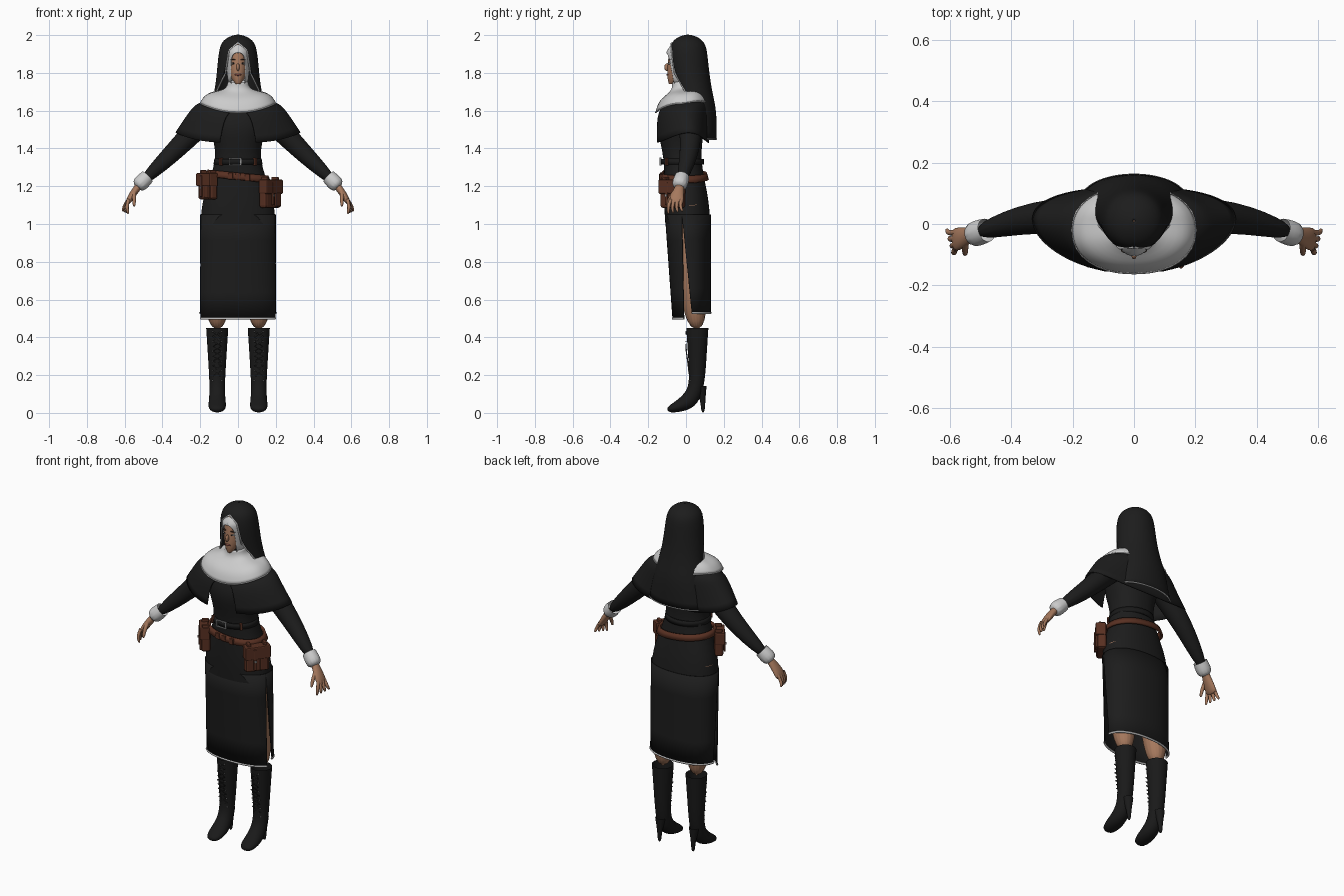
import bpy, bmesh
from math import sin, cos, pi, copysign
from mathutils import Vector, Matrix

if "Cube" in bpy.data.objects:
    bpy.data.objects.remove(bpy.data.objects["Cube"])


def material(name, *rgb):
    mat = bpy.data.materials.new(name)
    mat.use_nodes = True
    mat.diffuse_color = (*rgb, 1)
    mat.node_tree.nodes["Principled BSDF"].inputs["Base Color"].default_value = (*rgb, 1)
    return mat


BLACK = material("black cloth", .012, .012, .012)
BOOT = material("boot leather", .01, .01, .01)
WHITE = material("white linen", .6, .6, .6)
SKIN = material("skin", .38, .19, .11)
LEATHER = material("brown leather", .1, .03, .016)
METAL = material("metal", .3, .3, .3)
LACE = material("lace grey", .04, .04, .04)
LIPS = material("lips", .28, .09, .07)
DARK = material("dark brown", .03, .015, .01)

SIDEWAYS, FORWARD, UPWARD = (Vector(axis) for axis in Matrix.Identity(3))


def add_object(name, data, mat):
    ob = bpy.data.objects.new(name, data)
    bpy.context.collection.objects.link(ob)
    data.materials.append(mat)
    return ob


def finish(name, bm, mat, smooth=0, thickness=0, mirror=False, bevel=0):
    bmesh.ops.remove_doubles(bm, verts=bm.verts, dist=.0004)
    bmesh.ops.recalc_face_normals(bm, faces=bm.faces)
    mesh = bpy.data.meshes.new(name)
    bm.to_mesh(mesh)
    bm.free()
    ob = add_object(name, mesh, mat)
    for face in mesh.polygons:
        face.use_smooth = not bevel
    if mirror:
        ob.modifiers.new("mirror", "MIRROR")
    if smooth:
        mod = ob.modifiers.new("smooth", "SUBSURF")
        mod.levels = mod.render_levels = smooth
        mod.boundary_smooth = "PRESERVE_CORNERS"
    if thickness:
        mod = ob.modifiers.new("thickness", "SOLIDIFY")
        mod.thickness, mod.offset = thickness, 0
    if bevel:
        mod = ob.modifiers.new("bevel", "BEVEL")
        mod.width, mod.segments = bevel, 2


def bridge_rows(bm, grid):
    rows = [[bm.verts.new(point) for point in row] for row in grid]
    for upper, lower in zip(rows, rows[1:]):
        for i in range(len(upper) - 1):
            bm.faces.new((upper[i], upper[i + 1], lower[i + 1], lower[i]))
    return rows


def piping(name, points, radius, mat):
    curve = bpy.data.curves.new(name, "CURVE")
    curve.dimensions, curve.bevel_depth, curve.bevel_resolution = "3D", radius, 1
    spline = curve.splines.new("POLY")
    spline.points.add(len(points) - 1)
    for target, point in zip(spline.points, points):
        target.co = (*point, 1)
    add_object(name, curve, mat)


# Upright shell: rows of (height, half width, centre y, half depth, sweep to each side)
def shell(name, rows, mat, facing=1, roundness=1, smooth=2, thickness=0, warp=None, columns=32):
    def bulge(value):
        return copysign(abs(value) ** roundness, value)

    grid = []
    for height, half_width, centre, half_depth, *sweep in rows:
        limit = sweep[0] if sweep else pi
        angles = [limit * (2 * i / columns - 1) for i in range(columns + 1)]
        row = [Vector((half_width * bulge(sin(angle)),
                       centre + facing * half_depth * bulge(cos(angle)), height)) for angle in angles]
        grid.append([warp(point) for point in row] if warp else row)
    bm = bmesh.new()
    bridge_rows(bm, grid)
    finish(name, bm, mat, smooth, thickness)
    return grid


# Tube along (x, y, z, radius, optional second radius), closed at its far end
def tube(name, path, mat, side=FORWARD, sides=12, smooth=2):
    points = [Vector(step[:3]) for step in path]
    turns = [2 * pi * k / sides for k in range(sides + 1)]
    grid = []
    for i, step in enumerate(path):
        along = (points[min(i + 1, len(path) - 1)] - points[max(i - 1, 0)]).normalized()
        across = (side - along * side.dot(along)).normalized()
        other = along.cross(across)
        grid.append([points[i] + across * step[3] * cos(turn) + other * step[-1] * sin(turn)
                     for turn in turns])
    bm = bmesh.new()
    rows = bridge_rows(bm, grid)
    bm.faces.new(rows[-1][:-1])
    finish(name, bm, mat, smooth, mirror=True)


def ball(name, location, scale, mat, mirror=False):
    bm = bmesh.new()
    place = Matrix.Translation(location) @ Matrix.Diagonal((*scale, 1))
    bmesh.ops.create_uvsphere(bm, u_segments=16, v_segments=10, radius=1, matrix=place)
    finish(name, bm, mat, mirror=mirror)


def box(name, origin, size, mat, turn=0, offset=(0, 0, 0), bevel=.003):
    bm = bmesh.new()
    place = Matrix.Translation(origin) @ Matrix.Rotation(turn, 4, "Z") @ Matrix.Translation(offset)
    bmesh.ops.create_cube(bm, size=1, matrix=place @ Matrix.Diagonal((*size, 1)))
    finish(name, bm, mat, bevel=bevel)


# Dress body, and a skirt slit along both sides
shell("bodice", [(1.7, .06, 0, .05), (1.6, .17, -.01, .11), (1.5, .15, -.03, .13),
                 (1.35, .1, -.02, .09), (1.15, .19, 0, .12), (1, .2, .01, .12)], BLACK, roundness=.9)
for name, facing, top_sweep, hem in (("front", -1, 1.35, (.5, .21, .03, .1, 1.2)),
                                     ("back", 1, 1.8, (.53, .2, .02, .11, 1.5))):
    panel = shell("skirt_" + name, [(1.05, .2, .01, .12, top_sweep), hem], BLACK, facing,
                  roundness=.9, thickness=.004)
    piping("skirt_trim_" + name, panel[-1], .006, WHITE)


# Shoulder cape, split at the front and raised over the arms
def drape_over_arms(point):
    reach = abs(point.x) * 3
    return point + (FORWARD * .035 + UPWARD * reach * .055) * reach ** 2


shell("shoulder_cape", [(1.68, .1, .02, .08), (1.62, .22, 0, .12), (1.58, .25, -.02, .14, 2.85),
                        (1.43, .33, -.02, .14, 2.85)],
      BLACK, thickness=.006, columns=48, warp=drape_over_arms)


# White collar and head wrap
def lift_sides(point):
    return point + UPWARD * (1.2 * point.x ** 2 + max(0, point.y) * .4)


collar = shell("collar", [(1.75, .05, -.02, .05), (1.7, .06, -.02, .05), (1.66, .17, -.02, .12),
                          (1.59, .2, -.02, .14)], WHITE, roundness=.9, thickness=.006, warp=lift_sides)
piping("collar_trim", collar[-1], .004, WHITE)
shell("head_wrap", [(1.97, .05, 0, .06), (1.91, .07, -.01, .1), (1.9, .07, -.01, .1, 2.5),
                    (1.74, .05, -.01, .07, 2.4)], WHITE, thickness=.003)

# Veil: a dome over the crown, then a sheet opening towards the back
dome = [(1.89 + .11 * cos(angle), .11 * sin(angle), .01, .11 * sin(angle)) for angle in (.03, .3, .6, .9)]
fall = [(1.92, .1, .01, .1, 2.65), (1.8, .11, .02, .1, 2.5), (1.68, .13, .04, .1, 1.9),
        (1.6, .15, .06, .1, 1.5), (1.45, .17, .08, .08, 1.4)]
veil = shell("veil", dome + fall, BLACK, thickness=.005)
opening = veil[len(dome) - 1:]
rim = [row[0] for row in opening] + veil[-1][1:-1] + [row[-1] for row in reversed(opening)]
piping("veil_trim", rim, .0045, WHITE)

# Face
shell("head", [(1.74, .01, -.08, .01), (1.77, .04, -.05, .05), (1.85, .06, -.02, .08),
               (1.95, .05, -.01, .07)], SKIN)
ball("nose", (0, -.1, 1.83), (.009, .015, .02), SKIN)
ball("lips", (0, -.095, 1.79), (.018, .008, .006), LIPS)
for name, y, z, scale, mat in (("eye_whites", -.085, 1.85, (.012, .01, .005), WHITE),
                               ("irises", -.09, 1.85, (.005, .007, .005), DARK),
                               ("eyebrows", -.085, 1.87, (.018, .01, .003), DARK)):
    ball(name, (.025, y, z), scale, mat, mirror=True)

# Arms, cuffs and hands
tube("sleeves", [(.14, .02, 1.59, .07), (.32, .03, 1.4, .055), (.52, -.03, 1.21, .03)], BLACK)
tube("cuffs", [(.48, -.02, 1.25, .04), (.54, -.04, 1.19, .05)], WHITE)
tube("palms", [(.52, -.03, 1.21, .02), (.57, -.05, 1.14, .04, .02), (.59, -.05, 1.1, .04, .01)], SKIN)
for k, name in enumerate(("index", "middle", "ring", "little")):
    y = .018 * k - .08
    tube(name + "_fingers", [(.58, y, 1.13, .01), (.59 + .005 * k, y * 1.2, 1.09, .01),
                             (.58 + .01 * k, y * 1.4 + .02, 1.05 + .005 * k, .007)], SKIN, sides=8)
tube("thumbs", [(.55, -.06, 1.17, .013), (.55, -.09, 1.13, .011), (.55, -.1, 1.09, .008)],
     SKIN, side=SIDEWAYS, sides=8)


# Legs and heeled boots, all in the plane of each leg
LEG_X = .11


def leg_part(name, steps, mat):
    tube(name, [(LEG_X, *step) for step in steps], mat, side=SIDEWAYS, sides=16)


leg_part("legs", [(.01, 1.1, .08), (.03, .7, .08), (.06, .43, .05)], SKIN)
leg_part("boots", [(.06, .45, .06), (.06, .3, .05), (.06, .14, .04), (.02, .06, .045, .05),
                   (-.05, .03, .05, .03), (-.1, .015, .03, .015)], BOOT)
leg_part("boot_heels", [(.08, .14, .03), (.09, .06, .012), (.09, 0, .01)], BOOT)

# Crossed laces with metal eyelets
for flip in (1, -1):
    lace = []
    for i in range(12):
        height = .43 - .026 * i
        swing = flip * (-1) ** i * .024
        lace.append((LEG_X + swing, max(0, .34 - height) * .13, height, .003))
    tube("boot_laces", lace, LACE, side=UPWARD, sides=6, smooth=0)
    for x, y, z, radius in lace[::2]:
        ball("eyelets", (x, y, z), [radius * 1.3] * 3, METAL, mirror=True)

# Waist belt with an open buckle
shell("waist_belt", [(1.345, .12, -.02, .11), (1.315, .125, -.02, .11)], BOOT, smooth=0, thickness=.01)
buckle = Vector((-.015, -.135, 1.33))
for end in (-1, 1):
    box("buckle_side", buckle + SIDEWAYS * end * .03, (.007, .01, .04), METAL, bevel=.001)
    box("buckle_bar", buckle + UPWARD * end * .018, (.066, .01, .006), METAL, bevel=.001)
    box("belt_loop", (end * .09, -.1, 1.33), (.014, .02, .04), LEATHER, turn=end * .8)


# Slanting hip belt
def slant(point):
    return point - UPWARD * point.x * .1


shell("hip_belt", [(1.27, .155, -.01, .115), (1.235, .17, -.01, .125)], LEATHER,
      roundness=.9, smooth=0, thickness=.012, warp=slant)
for x in (-.04, 0, .05):
    box("hip_buckle", slant(Vector((x, -.132, 1.25))), (.026, .014, .035), LEATHER)


# Belt pouches with flap, pocket, strap and stud
def pouch(origin, turn, width, height):
    def part(name, offset, size, mat=LEATHER, bevel=.006):
        box("pouch_" + name, origin, size, mat, turn, offset, bevel)

    strap = -width / 8
    part("body", (0, 0, 0), (width, .05, height), bevel=.012)
    part("flap", (0, -.006, height / 4), (width * 1.06, .056, height / 2))
    part("side_pocket", (width / 4, -.024, -height / 5), (width / 3, .02, height / 2))
    part("strap", (strap, -.033, 0), (.018, .01, height * .8), bevel=.003)
    part("stud", (strap, -.039, -height / 16), (.012, .006, .012), METAL, .002)
    for end in (-1, 1):
        part("hanger", (end * width / 3, 0, height / 2), (.02, .04, .03))


pouch((.17, -.07, 1.16), .93, .135, .15)
pouch((-.16, -.075, 1.2), -.93, .115, .14)
